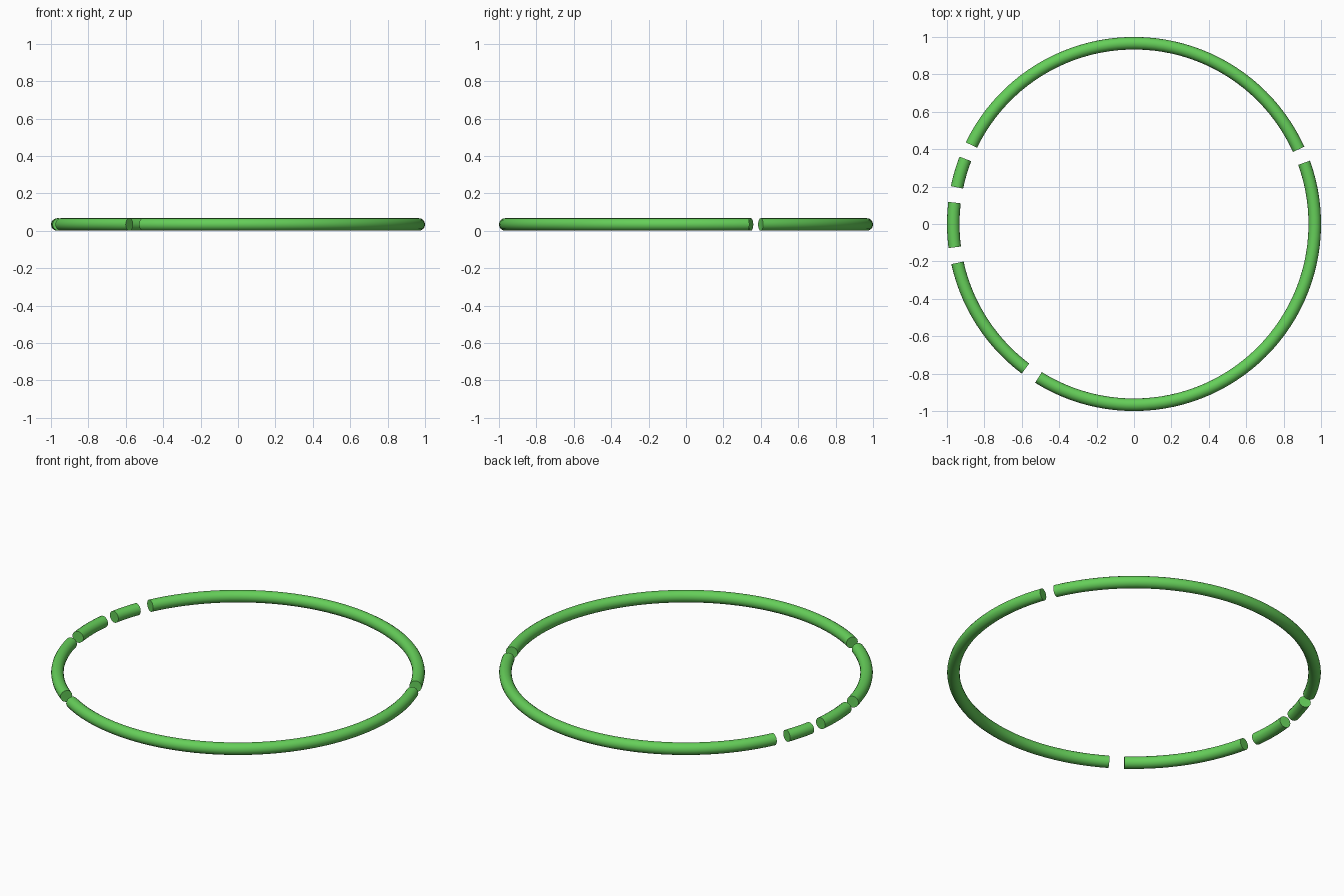
import bpy, bmesh
from math import sin, cos, radians, pi, ceil

if "Cube" in bpy.data.objects:
    bpy.data.objects.remove(bpy.data.objects["Cube"])

R, r, SIDES = 0.9665, 0.0335, 16


def arc_tube(name, a0, a1, mat):
    """Capped round tube following the ring from angle a0 to a1 (degrees)."""
    bm = bmesh.new()
    n = max(3, ceil((a1 - a0) / 3))
    rings = []
    for i in range(n + 1):
        a = radians(a0 + (a1 - a0) * i / n)
        ring = []
        for k in range(SIDES):
            t = 2 * pi * k / SIDES
            d = R + r * cos(t)
            ring.append(bm.verts.new((d * cos(a), d * sin(a), r + r * sin(t))))
        rings.append(ring)
    for p, q in zip(rings, rings[1:]):
        for k in range(SIDES):
            j = (k + 1) % SIDES
            bm.faces.new((p[k], q[k], q[j], p[j]))
    bm.faces.new(rings[0])
    bm.faces.new(rings[-1][::-1])
    bmesh.ops.recalc_face_normals(bm, faces=bm.faces)
    me = bpy.data.meshes.new(name)
    bm.to_mesh(me)
    bm.free()
    ob = bpy.data.objects.new(name, me)
    bpy.context.collection.objects.link(ob)
    me.materials.append(mat)
    bpy.ops.object.select_all(action='DESELECT')
    ob.select_set(True)
    bpy.context.view_layer.objects.active = ob
    bpy.ops.object.shade_smooth_by_angle(angle=radians(40))


green = bpy.data.materials.new("green")
green.diffuse_color = (0.13, 0.62, 0.10, 1)
green.use_nodes = True
green.node_tree.nodes["Principled BSDF"].inputs["Base Color"].default_value = green.diffuse_color

# Ring segments, separated by five-degree gaps
for name, a0, a1 in [
    ("back_arc", 24.4, 154.1),
    ("short_left_arc", 158.9, 168.3),
    ("left_arc", 173.2, 187.4),
    ("front_left_arc", 192.4, 233.1),
    ("front_right_arc", 238.1, 379.8),
]:
    arc_tube(name, a0, a1, green)
